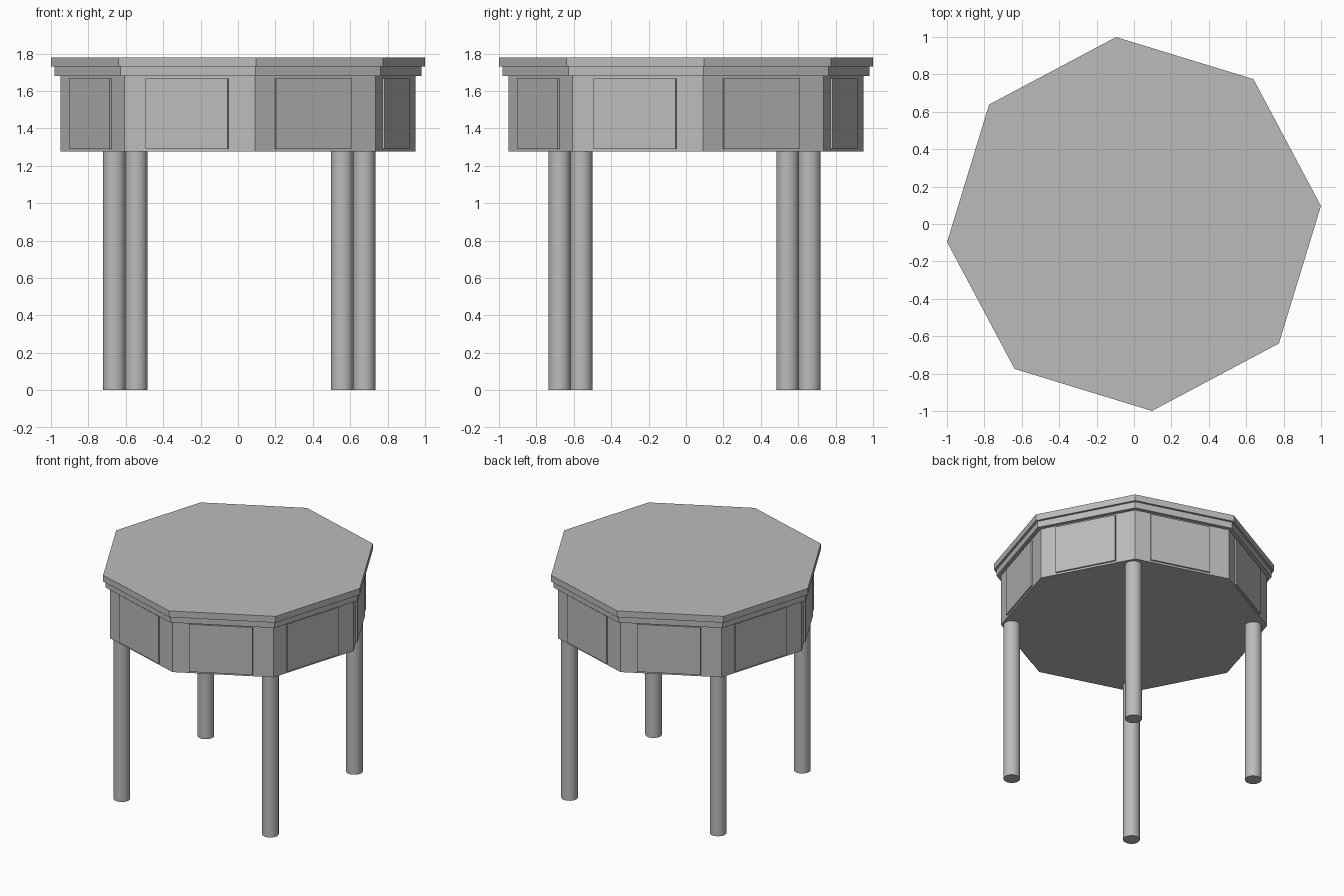
import bpy
import math
from mathutils import Matrix

cube = bpy.data.objects.get("Cube")
if cube:
    bpy.data.objects.remove(cube, do_unlink=True)

TURN = math.radians(5.5)       # the whole table is turned slightly
STEP = math.radians(45)
BODY_R = 0.954
APOTHEM = BODY_R * math.cos(STEP / 2)

grey = bpy.data.materials.new("plain grey")
grey.use_nodes = True
colour = (0.5, 0.5, 0.5, 1)
grey.diffuse_color = colour
grey.node_tree.nodes["Principled BSDF"].inputs["Base Color"].default_value = colour


def prism(name, sides, radius, z0, z1, x=0, y=0):
    """Upright prism with a corner at the turn angle."""
    bpy.ops.mesh.primitive_cylinder_add(vertices=sides, radius=radius, depth=z1 - z0)
    obj = bpy.context.object
    obj.name = name
    obj.data.transform(Matrix.Rotation(TURN + math.pi / 2, 4, "Z"))
    obj.location = (x, y, (z0 + z1) / 2)
    obj.data.materials.append(grey)
    return obj


# Stepped octagonal top and deep apron
prism("table_top", 8, 1.004, 1.73, 1.78)
prism("top_moulding", 8, 0.986, 1.68, 1.73)
prism("apron", 8, BODY_R, 1.275, 1.68)

# Thin drawer front on each side of the apron
for i in range(8):
    bpy.ops.mesh.primitive_cube_add(size=1)
    drawer = bpy.context.object
    drawer.name = f"drawer_front_{i + 1}"
    drawer.data.transform(
        Matrix.Rotation(TURN + STEP * (i + 0.5), 4, "Z")
        @ Matrix.Translation((APOTHEM + 0.004, -0.015, 1.478))
        @ Matrix.Diagonal((0.016, 0.46, 0.376, 1)))
    drawer.data.materials.append(grey)

# Round legs under every other corner
for i in range(4):
    a = TURN + STEP * (2 * i + 1)
    leg = prism(f"leg_{i + 1}", 32, 0.06, 0, 1.3,
                0.866 * math.cos(a) + 0.007, 0.866 * math.sin(a) - 0.008)
    bpy.ops.object.shade_smooth_by_angle(angle=math.radians(35))
